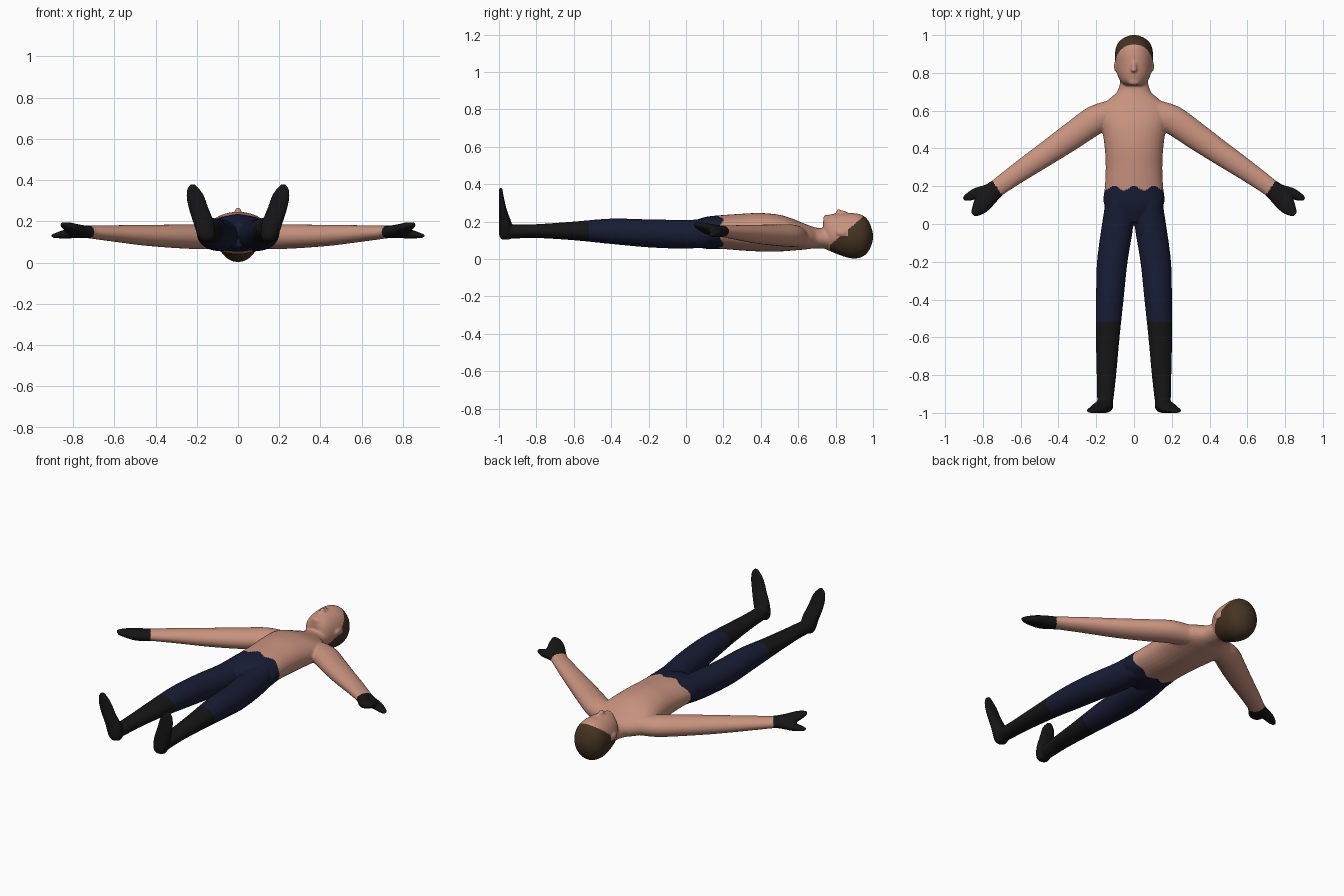
import bpy, bmesh
from math import sin, cos, pi
from mathutils import Vector, Matrix

if "Cube" in bpy.data.objects:
    bpy.data.objects.remove(bpy.data.objects["Cube"])

bm = bmesh.new()


def catmull(secs, n=6):
    """Smoothly interpolate section tuples."""
    p = [secs[0]] + list(secs) + [secs[-1]]
    out = []
    for i in range(1, len(p) - 2):
        for k in range(n):
            t = k / n
            out.append([0.5 * (2 * b + (c - a) * t + (2 * a - 5 * b + 4 * c - d) * t * t
                               + (3 * b - a - 3 * c + d) * t ** 3)
                        for a, b, c, d in zip(p[i - 1], p[i], p[i + 1], p[i + 2])])
    return out + [list(secs[-1])]


def loft(secs, axis, up=(0, 0, 1), side=1, n=32):
    """Closed skin over elliptical sections (x, y, z, half width, half depth)."""
    axis = Vector(axis).normalized()
    u = axis.cross(Vector(up)).normalized()
    v = u.cross(axis)
    rings = []
    for x, y, z, a, b in catmull(secs):
        pts = [Vector((x, y, z)) + u * a * cos(2 * pi * i / n) + v * b * sin(2 * pi * i / n)
               for i in range(n)]
        rings.append([bm.verts.new((p.x * side, p.y, p.z)) for p in pts])
    for r, q in zip(rings, rings[1:]):
        for i in range(n):
            bm.faces.new((r[i], r[(i + 1) % n], q[(i + 1) % n], q[i]))
    bm.faces.new(rings[0])
    bm.faces.new(rings[-1])


def trunk(rows):
    """Sections on the centre line from (y, half width, z low, z high)."""
    loft([(0, y, (lo + hi) / 2, w, (hi - lo) / 2) for y, w, lo, hi in rows], (0, 1, 0))


def blob(centre, size):
    bmesh.ops.create_uvsphere(bm, u_segments=24, v_segments=16, radius=1,
                              matrix=Matrix.Translation(centre) @ Matrix.Diagonal((*size, 1)))


# torso and neck
trunk([(.01, .07, .075, .19), (.1, .157, .055, .224), (.2, .154, .053, .235), (.3, .15, .045, .242),
       (.4, .155, .04, .246), (.5, .168, .04, .236), (.57, .178, .045, .215), (.63, .163, .05, .19),
       (.67, .122, .055, .176), (.7, .09, .055, .167), (.75, .074, .055, .162), (.8, .07, .055, .16)])
# head
trunk([(.733, .045, .062, .2), (.745, .062, .053, .226), (.77, .08, .042, .238), (.81, .093, .025, .244),
       (.86, .1, .008, .246), (.9, .101, .002, .245), (.94, .094, .01, .236), (.97, .075, .033, .212),
       (.99, .045, .07, .172), (1.0, .015, .105, .135)])
# nose and chin
blob((0, .833, .243), (.015, .03, .017))
blob((0, .816, .25), (.017, .013, .018))
blob((0, .75, .213), (.034, .017, .024))

arm_dir = (.82, -.57, 0)
for s in (1, -1):
    # ear
    blob((.096 * s, .835, .14), (.011, .03, .018))
    # arm
    loft([(.1, .6, .12, .065, .055), (.2, .555, .125, .076, .06), (.33, .465, .128, .072, .056),
          (.46, .375, .133, .064, .05), (.6, .28, .141, .055, .04), (.72, .195, .148, .047, .031),
          (.75, .175, .15, .045, .029)], arm_dir, side=s)
    # palm and fingers
    loft([(.70, .209, .147, .046, .03), (.75, .17, .15, .052, .031), (.79, .128, .158, .054, .03),
          (.815, .093, .17, .045, .024), (.84, .063, .18, .028, .016), (.855, .05, .186, .012, .008)],
         (.7, -.7, 0), side=s)
    # thumb
    loft([(.73, .19, .148, .035, .028), (.79, .172, .145, .034, .027), (.84, .16, .138, .03, .022),
          (.88, .143, .132, .022, .014), (.905, .133, .129, .009, .008)], (.95, -.3, 0), side=s)
    # leg
    loft([(.085, .12, .14, .065, .075), (.0865, 0, .132, .083, .077), (.115, -.2, .137, .081, .075),
          (.128, -.4, .148, .073, .068), (.139, -.6, .15, .063, .05), (.146, -.8, .149, .052, .037),
          (.152, -.93, .146, .043, .037), (.153, -.985, .145, .036, .03)], (0, -1, 0), side=s)
    # foot
    loft([(.152, -.965, .103, .028, .022), (.153, -.963, .13, .043, .037), (.165, -.966, .19, .051, .034),
          (.19, -.979, .26, .049, .022), (.208, -.987, .325, .044, .014), (.217, -.99, .36, .029, .011),
          (.22, -.991, .38, .012, .009)], (0, 0, 1), up=(0, 1, 0), side=s)

# fuse all the lofts into one smooth skin
bmesh.ops.recalc_face_normals(bm, faces=bm.faces)
mesh = bpy.data.meshes.new("figure_skin")
bm.to_mesh(mesh)
bm.free()
source = bpy.data.objects.new("figure_skin", mesh)
bpy.context.collection.objects.link(source)
rm = source.modifiers.new("fuse", 'REMESH')
rm.mode, rm.voxel_size = 'VOXEL', .006
sm = source.modifiers.new("soften", 'SMOOTH')
sm.factor, sm.iterations = .5, 8
dg = bpy.context.evaluated_depsgraph_get()
fused = bpy.data.meshes.new_from_object(source.evaluated_get(dg))
bpy.data.objects.remove(source)


def mat(name, colour):
    m = bpy.data.materials.new(name)
    m.diffuse_color = (*colour, 1)
    m.use_nodes = True
    m.node_tree.nodes["Principled BSDF"].inputs["Base Color"].default_value = m.diffuse_color
    return m


skin, navy, black = mat("skin", (.58, .29, .21)), mat("navy", (.009, .012, .035)), mat("black", (.008, .008, .008))
brown, dark = mat("brown", (.06, .034, .016)), mat("dark", (.03, .022, .02))
beard, lip = mat("beard", (.14, .07, .045)), mat("lip", (.36, .1, .08))


def zone(c):
    """Part name for a point on the skin."""
    x, y, z = abs(c.x), c.y, c.z
    if x * .82 - y * .57 > .485 and x > .5:
        return "gloves"
    if y < -.52:
        return "boots"
    if y < .19 + .012 * cos(x * 60) and x < .3:
        return "trousers"
    if y > .77 and z < .1 + .86 * (y - .8) and not (x > .09 and abs(y - .835) < .03 and z > .12):
        return "hair"
    return "body"


def face_colour(c):
    """Markings on the face."""
    x, y, z = abs(c.x), c.y, c.z
    if y > .73 and z > .15:
        if ((x - .04) / .019) ** 2 + ((y - .866) / .008) ** 2 < 1 or (abs(y - .888 + .1 * abs(x - .04)) < .005 and .018 < x < .064):
            return 1
        if x < .026 and abs(y - .777) < .007:
            return 3
        if y < .764 or (x > .058 and y < .8) or (x < .04 and abs(y - .793) < .007):
            return 2
    return 0


# cut the skin into named parts
for name, mats in {"body": [skin, dark, beard, lip], "trousers": [navy], "boots": [black],
                   "gloves": [black], "hair": [brown]}.items():
    part = bmesh.new()
    part.from_mesh(fused)
    drop = [f for f in part.faces if zone(f.calc_center_median()) != name]
    bmesh.ops.delete(part, geom=drop, context='FACES')
    for f in part.faces:
        f.smooth = True
        f.material_index = face_colour(f.calc_center_median()) if name == "body" else 0
    me = bpy.data.meshes.new(name)
    part.to_mesh(me)
    part.free()
    me.materials.clear()
    for m in mats:
        me.materials.append(m)
    bpy.context.collection.objects.link(bpy.data.objects.new(name, me))
bpy.data.meshes.remove(fused)
